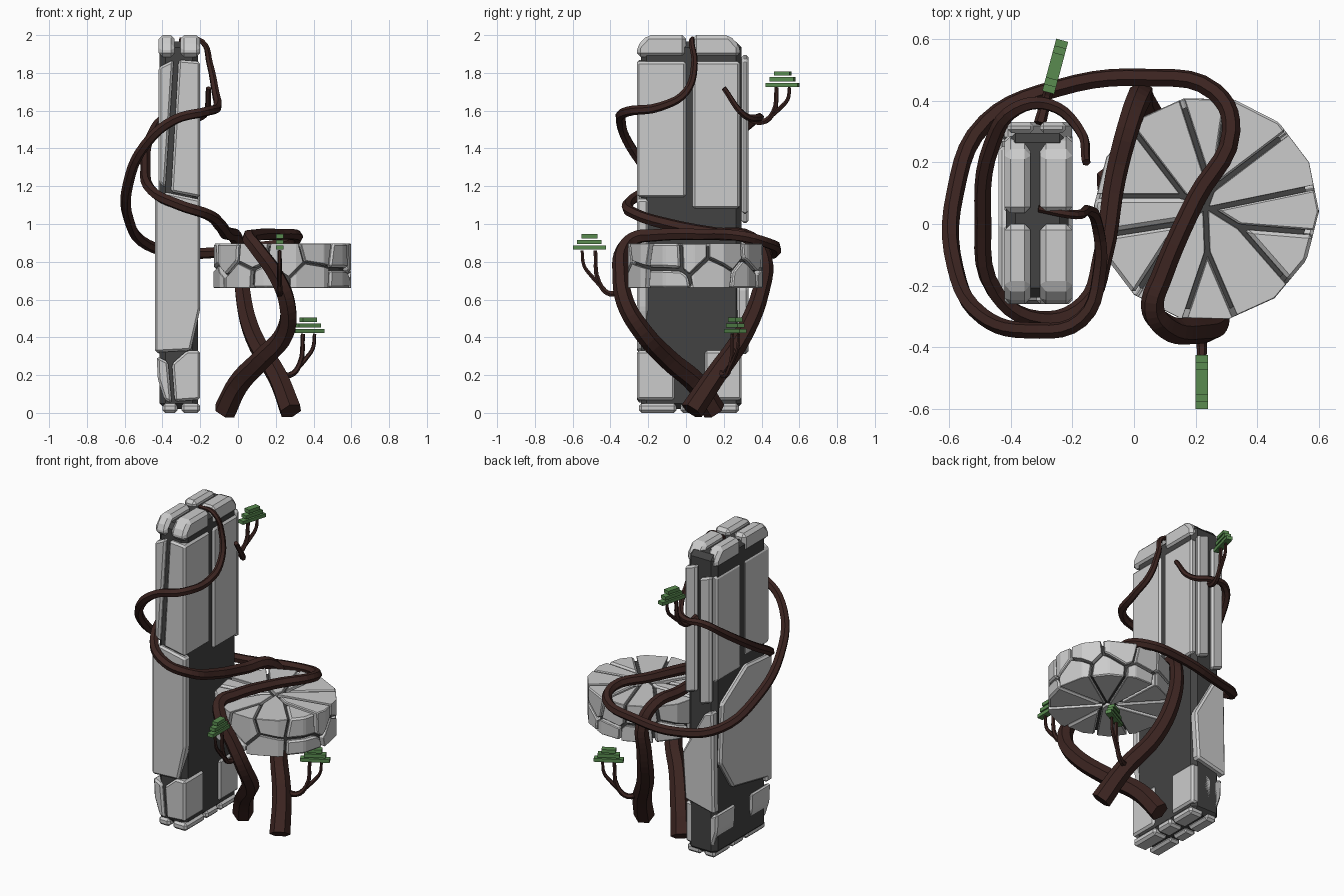
import bpy, bmesh, math, random
from mathutils import Vector, Matrix

if "Cube" in bpy.data.objects:
    bpy.data.objects.remove(bpy.data.objects["Cube"])
random.seed(4)


def material(name, rgb):
    m = bpy.data.materials.new(name)
    m.diffuse_color = (*rgb, 1)
    m.use_nodes = True
    m.node_tree.nodes["Principled BSDF"].inputs["Base Color"].default_value = m.diffuse_color
    return m


DARK = material("dark_stone", (0.055, 0.055, 0.055))
BARK = material("bark", (0.045, 0.018, 0.015))
LEAF = material("leaf", (0.1, 0.26, 0.08))


def finish(bm, name, mat=None, bevel=0.0):
    bmesh.ops.remove_doubles(bm, verts=bm.verts, dist=0.002)
    bmesh.ops.dissolve_limit(bm, angle_limit=0.02, verts=bm.verts, edges=bm.edges)
    bmesh.ops.recalc_face_normals(bm, faces=bm.faces)
    if bevel:
        bmesh.ops.bevel(bm, geom=bm.edges[:], offset=bevel, segments=1,
                        affect='EDGES', clamp_overlap=True)
    me = bpy.data.meshes.new(name)
    bm.to_mesh(me)
    bm.free()
    ob = bpy.data.objects.new(name, me)
    bpy.context.collection.objects.link(ob)
    if mat:
        me.materials.append(mat)
    return ob


def prism(name, axis, lo, hi, poly, mat=None, bevel=0.012):
    """Convex outline (u, z) extruded along x or y."""
    bm = bmesh.new()
    for d in (lo, hi):
        for u, z in poly:
            bm.verts.new((d, u, z) if axis == 'x' else (u, d, z))
    bmesh.ops.convex_hull(bm, input=bm.verts[:])
    return finish(bm, name, mat, bevel)


def rect(u0, z0, u1, z1):
    return [(u0, z0), (u1, z0), (u1, z1), (u0, z1)]


# Backrest: dark core wrapped in stone plates
prism("back_core", 'y', -0.238, 0.295, rect(-0.415, 0.02, -0.212, 1.965), DARK, 0.03)
for i, (y0, y1) in enumerate([(-0.26, 0.0), (0.035, 0.285)]):
    drop = 0.06 * i
    prism("back_upper_plate", 'y', y0, y1,
          [(-0.355, 1.17 - drop), (-0.2, 1.14 - drop), (-0.2, 1.86), (-0.315, 1.87)])
    prism("back_upper_plate", 'y', y0, y1,
          [(-0.42, 1.22 - drop), (-0.385, 1.19 - drop), (-0.34, 1.87), (-0.42, 1.83)])
    out, inn = (y0, y1) if i == 0 else (y1, y0)
    s = 1 - 2 * i
    for x0, x1 in [(-0.42, -0.335), (-0.305, -0.2)]:
        prism("back_cap_stone", 'x', x0, x1,
              [(out, 1.885), (inn, 1.885), (inn, 2.0), (out + s * 0.055, 2.0), (out, 1.94)], None, 0.02)
for x0, x1, z0, z1 in [(-0.41, -0.325, 1.0, 1.85), (-0.305, -0.22, 1.05, 1.9)]:
    prism("back_rear_strip", 'y', 0.295, 0.33,
          [(x0, z0 + 0.03), (x1, z0), (x1, z1 - 0.03), (x0, z1)])
prism("back_front_panel", 'y', -0.26, -0.2,
      [(-0.44, 0.32), (-0.25, 0.33), (-0.2, 0.55), (-0.2, 1.13), (-0.39, 1.17), (-0.44, 1.0)])
prism("back_left_panel", 'x', -0.44, -0.38,
      [(-0.26, 0.34), (0.14, 0.42), (0.27, 0.62), (0.25, 1.0), (0.0, 1.16), (-0.26, 1.14)])
prism("back_rear_panel", 'y', 0.27, 0.33,
      [(-0.43, 0.31), (-0.22, 0.36), (-0.2, 0.66), (-0.36, 0.95), (-0.42, 0.97)])
# Broken stones at the foot of the backrest
for y0, y1 in [(-0.26, -0.06), (0.1, 0.295)]:
    prism("back_foot_stone", 'y', y0, y1,
          [(-0.39, 0.07), (-0.35, 0.05), (-0.37, 0.27), (-0.43, 0.3), (-0.425, 0.18)])
    prism("back_foot_stone", 'y', y0, y1,
          [(-0.335, 0.06), (-0.2, 0.07), (-0.2, 0.33), (-0.27, 0.33), (-0.35, 0.26)])
for y0, y1 in [(-0.25, -0.05), (-0.03, 0.09), (0.11, 0.28)]:
    for x0, x1 in [(-0.4, -0.32), (-0.3, -0.2)]:
        prism("back_base_stone", 'y', y0, y1, rect(x0, 0, x1, 0.05), None, 0.014)


# Seat: dark drum with radial Voronoi stones
C = Vector((0.235, 0.05, 0.78))


def drum(r, h, n, wobble=0.0):
    bm = bmesh.new()
    bmesh.ops.create_cone(bm, segments=n, radius1=r, radius2=r, depth=h, cap_ends=True,
                          matrix=Matrix.Translation(C) @ Matrix.Rotation(0.2, 4, 'Z'))
    return bm


finish(drum(0.335, 0.20, 14), "seat_core", DARK)
seeds = []
for z, n, off in [(0.05, 12, 0.0), (-0.07, 10, 0.25)]:
    for k in range(n):
        a = (k + off + random.uniform(-0.22, 0.22)) * 2 * math.pi / n
        r = random.uniform(0.26, 0.3)
        seeds.append(C + Vector((r * math.cos(a), r * math.sin(a), z + random.uniform(-0.025, 0.025))))
for p in seeds:
    bm = drum(0.365, 0.236, 14)
    for q in seeds:
        if q is p or not bm.verts:
            continue
        n = (q - p).normalized()
        cut = bmesh.ops.bisect_plane(bm, geom=bm.verts[:] + bm.edges[:] + bm.faces[:],
                                     plane_co=(p + q) / 2 - n * 0.008, plane_no=n, clear_outer=True)
        edges = [e for e in cut['geom_cut'] if isinstance(e, bmesh.types.BMEdge)]
        if len(edges) > 2:
            bmesh.ops.edgeloop_fill(bm, edges=edges)
    finish(bm, "seat_stone", None, 0.011)


# Vines: six-sided tapering tubes
def tube(name, pts, radii, res=5):
    cu = bpy.data.curves.new(name, 'CURVE')
    cu.dimensions = '3D'
    cu.bevel_depth = 1.0
    cu.bevel_resolution = 1
    cu.resolution_u = res
    cu.use_fill_caps = True
    sp = cu.splines.new('BEZIER')
    sp.use_smooth = False
    sp.bezier_points.add(len(pts) - 1)
    for i, (bp, co) in enumerate(zip(sp.bezier_points, pts)):
        bp.co = co
        bp.handle_left_type = bp.handle_right_type = 'AUTO'
        t = i / (len(pts) - 1) * (len(radii) - 1)
        k = min(int(t), len(radii) - 2)
        bp.radius = radii[k] + (radii[k + 1] - radii[k]) * (t - k)
    cu.materials.append(BARK)
    ob = bpy.data.objects.new(name, cu)
    bpy.context.collection.objects.link(ob)
    bpy.ops.object.select_all(action='DESELECT')
    ob.select_set(True)
    bpy.context.view_layer.objects.active = ob
    bpy.ops.object.convert(target='MESH')


tube("front_vine", [
    (-0.07, 0.15, 0.01), (0.0, 0.06, 0.15), (0.12, -0.09, 0.28), (0.25, -0.23, 0.43), (0.26, -0.32, 0.58),
    (0.2, -0.345, 0.73), (0.1, -0.33, 0.87), (0.06, -0.27, 0.925), (0.09, -0.17, 0.94), (0.2, 0.08, 0.945),
    (0.315, 0.3, 0.935), (0.26, 0.43, 0.9), (0.04, 0.475, 0.87), (-0.25, 0.44, 0.845), (-0.48, 0.33, 0.89),
    (-0.58, 0.1, 1.03), (-0.58, -0.14, 1.22), (-0.49, -0.3, 1.42), (-0.34, -0.345, 1.55),
    (-0.17, -0.31, 1.595), (-0.11, -0.14, 1.62), (-0.12, 0.0, 1.7), (-0.15, 0.045, 1.85),
    (-0.19, 0.03, 1.965), (-0.31, 0.05, 1.975)], [0.062, 0.045, 0.03, 0.029, 0.026, 0.012])
tube("rear_vine", [
    (0.28, 0.03, 0.01), (0.21, 0.15, 0.19), (0.08, 0.3, 0.41), (0.025, 0.395, 0.64), (0.02, 0.415, 0.82),
    (-0.01, 0.34, 0.925), (-0.06, 0.15, 0.95), (-0.1, -0.1, 1.0), (-0.16, -0.26, 1.05), (-0.31, -0.31, 1.1),
    (-0.45, -0.22, 1.17), (-0.49, 0.02, 1.31), (-0.46, 0.26, 1.47), (-0.38, 0.375, 1.56),
    (-0.27, 0.385, 1.56), (-0.18, 0.31, 1.575), (-0.155, 0.2, 1.72)], [0.062, 0.04, 0.03, 0.027, 0.014])


# Leafy sprigs: forked twig under three stacked slabs
def sprig(base, angle, h=1.0):
    b = Vector(base)
    d = Vector((math.cos(angle), math.sin(angle), 0))
    at = lambda u, z: b + d * u + Vector((0, 0, z * h))
    tube("twig", [at(-0.02, 0.03), at(0.06, 0.0), at(0.12, 0.06), at(0.14, 0.23)], [0.02, 0.015, 0.011], 4)
    tube("twig", [at(0.09, 0.02), at(0.165, 0.1), at(0.2, 0.15), at(0.21, 0.23)], [0.013, 0.009], 4)
    for k, length in enumerate((0.175, 0.13, 0.085)):
        bm = bmesh.new()
        bmesh.ops.create_cube(bm, size=1)
        bmesh.ops.scale(bm, vec=(length, 0.04, 0.022), verts=bm.verts)
        bmesh.ops.rotate(bm, matrix=Matrix.Rotation(angle, 3, 'Z'), verts=bm.verts)
        bmesh.ops.translate(bm, vec=at(0.172, 0.245) + Vector((0, 0, 0.03 * k)), verts=bm.verts)
        finish(bm, "leaf_layer", LEAF)


sprig((0.22, -0.34, 0.63), -math.pi / 2)
sprig((0.22, 0.18, 0.2), math.radians(28), 0.95)
sprig((-0.3, 0.345, 1.54), math.radians(75), 0.8)
